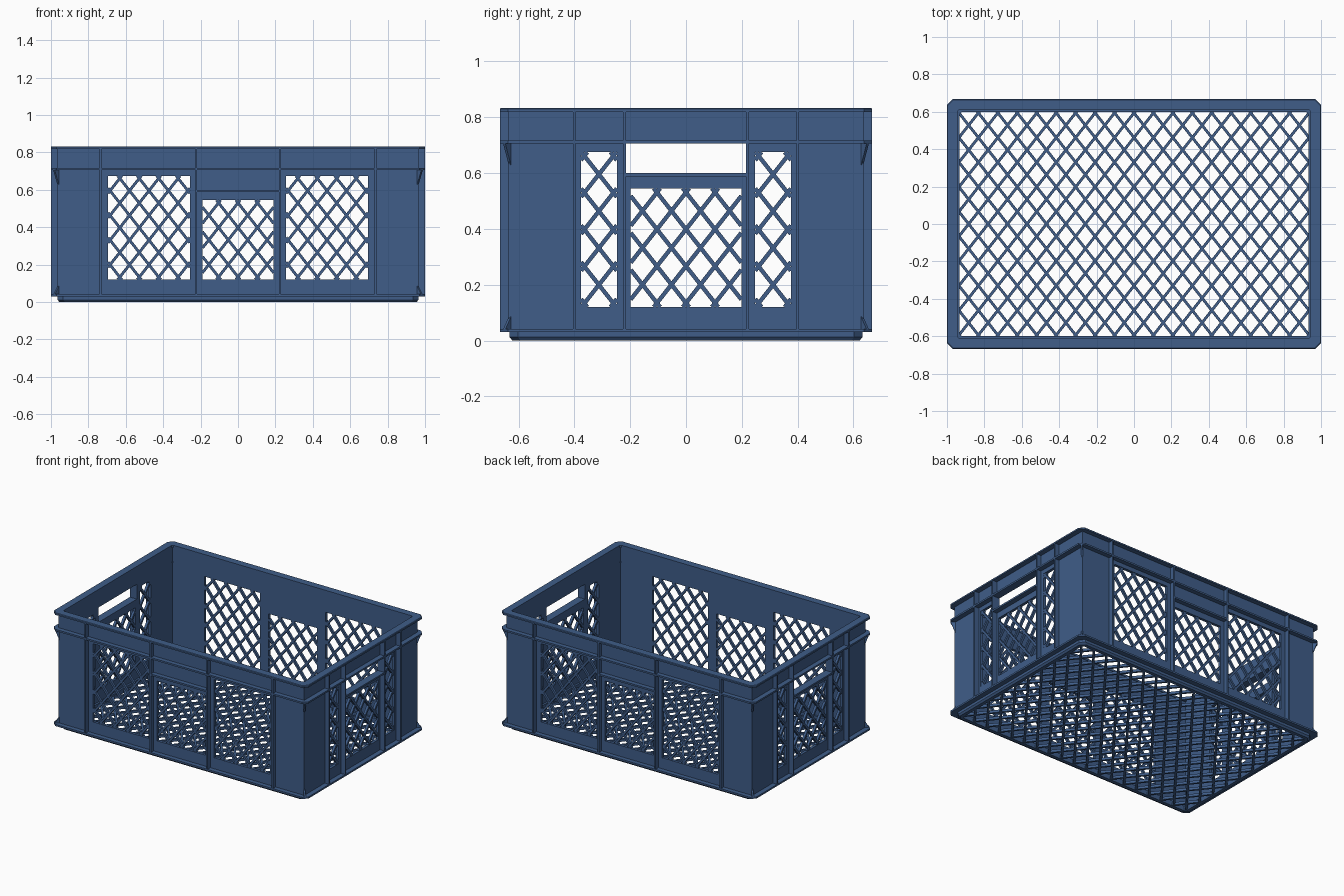
import bpy, bmesh, math
from mathutils import Vector

if "Cube" in bpy.data.objects:
    bpy.data.objects.remove(bpy.data.objects["Cube"])

blue = bpy.data.materials.new("crate blue")
blue.diffuse_color = (0.05, 0.11, 0.25, 1)
blue.use_nodes = True
blue.node_tree.nodes["Principled BSDF"].inputs["Base Color"].default_value = blue.diffuse_color

HX, HY, TOP = 1.0, 0.667, 0.833      # outer half sizes and height
WX, WY = 0.965, 0.635                # outer face of the walls
T = 0.02                             # wall thickness
LEDGE, HANDLE = 0.705, 0.6


def finish(name, bm):
    bmesh.ops.recalc_face_normals(bm, faces=bm.faces)
    me = bpy.data.meshes.new(name)
    bm.to_mesh(me)
    bm.free()
    me.materials.append(blue)
    ob = bpy.data.objects.new(name, me)
    bpy.context.collection.objects.link(ob)
    return ob


def hexa(bm, pts):
    """Prism from two matching loops: first half bottom, second half top."""
    v = [bm.verts.new(p) for p in pts]
    n = len(v) // 2
    bm.faces.new(v[:n])
    bm.faces.new(v[n:])
    for i in range(n):
        j = (i + 1) % n
        bm.faces.new((v[i], v[j], v[n + j], v[n + i]))


def octagon(hx, hy, c, z):
    return [Vector((x, y, z)) for x, y in (
        (hx, -hy + c), (hx, hy - c), (hx - c, hy), (-hx + c, hy),
        (-hx, hy - c), (-hx, -hy + c), (-hx + c, -hy), (hx - c, -hy))]


def ring(name, profile):
    """Sweep a closed list of (inset from outer size, z, chamfer) around the crate."""
    bm = bmesh.new()
    loops = [[bm.verts.new(p) for p in octagon(HX - i, HY - i, c, z)] for i, z, c in profile]
    for k in range(len(loops)):
        a, b = loops[k], loops[(k + 1) % len(loops)]
        for i in range(8):
            j = (i + 1) % 8
            bm.faces.new((a[i], a[j], b[j], b[i]))
    return finish(name, bm)


def lattice(bm, place, u0, u1, v0, v1, depth, pu=0.104, pv=0.132, w=0.015):
    """Diamond bars clipped to a rectangle, placed by place(u, v, d)."""
    cu, cv = (u0 + u1) / 2, (v0 + v1) / 2
    m = pv / pu
    length = math.hypot(1, m)
    for s in (1, -1):
        n = int(((u1 - u0) + (v1 - v0) / m) / 2 / pu) + 2
        for k in range(-n, n + 1):
            c = cu + (k + 0.5) * pu          # u where the bar crosses cv
            a = max(u0, min(c + s * (v0 - cv) / m, c + s * (v1 - cv) / m))
            b = min(u1, max(c + s * (v0 - cv) / m, c + s * (v1 - cv) / m))
            if b - a < 0.01:
                continue
            nu, nv = -s * m / length * w / 2, 1 / length * w / 2
            va, vb = cv + s * m * (a - c), cv + s * m * (b - c)
            quad = [(a - nu, va - nv), (b - nu, vb - nv), (b + nu, vb + nv), (a + nu, va + nv)]
            hexa(bm, [place(u, v, depth[0]) for u, v in quad] +
                     [place(u, v, depth[1]) for u, v in quad])


# Base rim, flanges and top rim
ring("base_rim", [(0.045, 0, .03), (0.035, 0.012, .03), (0.035, 0.035, .03),
                  (0.068, 0.035, .01), (0.068, 0, .01)])
ring("bottom_flange", [(0, 0.03, .03), (0, 0.042, .03), (0.05, 0.042, .01), (0.05, 0.03, .01)])
ring("middle_ledge", [(0, LEDGE, .03), (0, LEDGE + .012, .03), (0.05, LEDGE + .012, .01), (0.05, LEDGE, .01)])
ring("top_rim", [(0, TOP - .014, .03), (0, TOP - .004, .03), (0.004, TOP, .03),
                 (0.055, TOP, .01), (0.055, TOP - .014, .01)])

# Floor lattice
bm = bmesh.new()
lattice(bm, lambda u, v, d: Vector((u, v, d)), -0.935, 0.935, -0.602, 0.602, (0.004, 0.022))
finish("floor_lattice", bm)


def build_wall(name, place, half, face, outer, mid, side, ribs, handle):
    """Wall with openings, their lattice, and outside ribs."""
    s0, s1 = side
    windows = [(-mid, mid, 0.12, 0.545), (s0, s1, 0.12, 0.675), (-s1, -s0, 0.12, 0.675)]
    holes = windows + ([(-0.215, 0.215, HANDLE, LEDGE)] if handle else [])
    us = sorted({-half, half} | {h[i] for h in holes for i in (0, 1)})
    vs = sorted({0.03, TOP - .005} | {h[i] for h in holes for i in (2, 3)})
    bm = bmesh.new()
    grid = {(u, v): bm.verts.new(place(u, v, face - T / 2)) for u in us for v in vs}
    for a, b in zip(us, us[1:]):
        for c, d in zip(vs, vs[1:]):
            mu, mv = (a + b) / 2, (c + d) / 2
            if not any(h[0] < mu < h[1] and h[2] < mv < h[3] for h in holes):
                bm.faces.new((grid[a, c], grid[b, c], grid[b, d], grid[a, d]))
    for v in list(bm.verts):
        if not v.link_faces:
            bm.verts.remove(v)
    wall = finish(name + "_wall", bm)
    mod = wall.modifiers.new("thickness", 'SOLIDIFY')
    mod.thickness, mod.offset = T, 0

    bm = bmesh.new()
    for w in windows:
        lattice(bm, place, *w, (face - T, face - 0.003))
    finish(name + "_lattice", bm)

    def block(u0, u1, v0, v1):
        q = [(u0, v0), (u1, v0), (u1, v1), (u0, v1)]
        hexa(bm, [place(u, v, face - .01) for u, v in q] + [place(u, v, outer) for u, v in q])
    bm = bmesh.new()
    for r in ribs:
        for s in (-1, 1):
            block(s * r - .005, s * r + .005, 0.035, TOP - .008)
    block(-ribs[0], ribs[0], HANDLE - .012, HANDLE)      # shelf over the middle window
    finish(name + "_ribs", bm)


# Four walls
for s, long_name, short_name in ((1, "front", "right"), (-1, "back", "left")):
    build_wall(long_name, lambda u, v, d, s=s: Vector((s * u, -s * d, v)),
               WX, WY, HY, 0.19, (0.257, 0.695), (0.223, 0.735), False)
    build_wall(short_name, lambda u, v, d, s=s: Vector((s * d, s * u, v)),
               WY, WX, HX, 0.198, (0.248, 0.376), (0.22, 0.4), True)

# Diagonal gussets under the ledge and above the bottom flange at each corner
bm = bmesh.new()
for sx in (-1, 1):
    for sy in (-1, 1):
        off = Vector((sx, -sy, 0)) * 0.004
        for z0, z1 in ((LEDGE, LEDGE - 0.1), (0.04, 0.1)):
            tri = [Vector((sx * (WX - .01), sy * (WY - .01), z0)),
                   Vector((sx * (HX - .016), sy * (HY - .016), z0)),
                   Vector((sx * (WX - .01), sy * (WY - .01), z1))]
            hexa(bm, [p - off for p in tri] + [p + off for p in tri])
finish("corner_gussets", bm)
